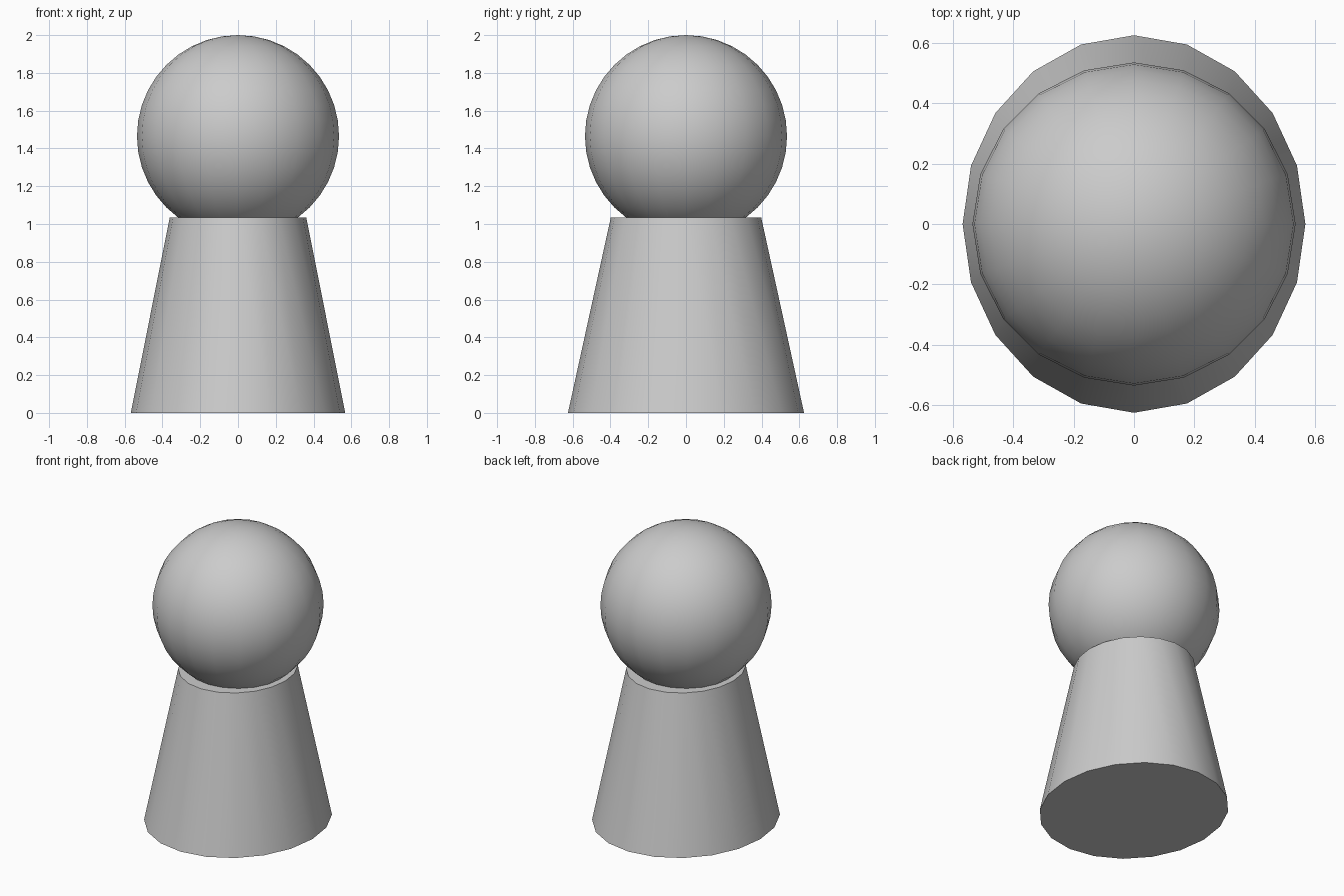
import bpy, math

if "Cube" in bpy.data.objects:
    bpy.data.objects.remove(bpy.data.objects["Cube"])

SIDES = 20
BODY_TOP = 1.035
HEAD_R = 0.535


def smooth(obj, name):
    obj.name = name
    bpy.ops.object.transform_apply(location=False, rotation=False, scale=True)
    bpy.ops.object.shade_smooth_by_angle(angle=math.radians(35))


# Tapered body, slightly deeper than wide
bpy.ops.mesh.primitive_cone_add(vertices=SIDES, radius1=0.625, radius2=0.398,
                                depth=BODY_TOP, location=(0, 0, BODY_TOP / 2))
body = bpy.context.object
body.scale.x = 0.908
smooth(body, "body")

# Round head sunk into the top of the body
bpy.ops.mesh.primitive_uv_sphere_add(segments=SIDES, ring_count=20, radius=HEAD_R,
                                     location=(0, 0, 2 - HEAD_R))
smooth(bpy.context.object, "head")
